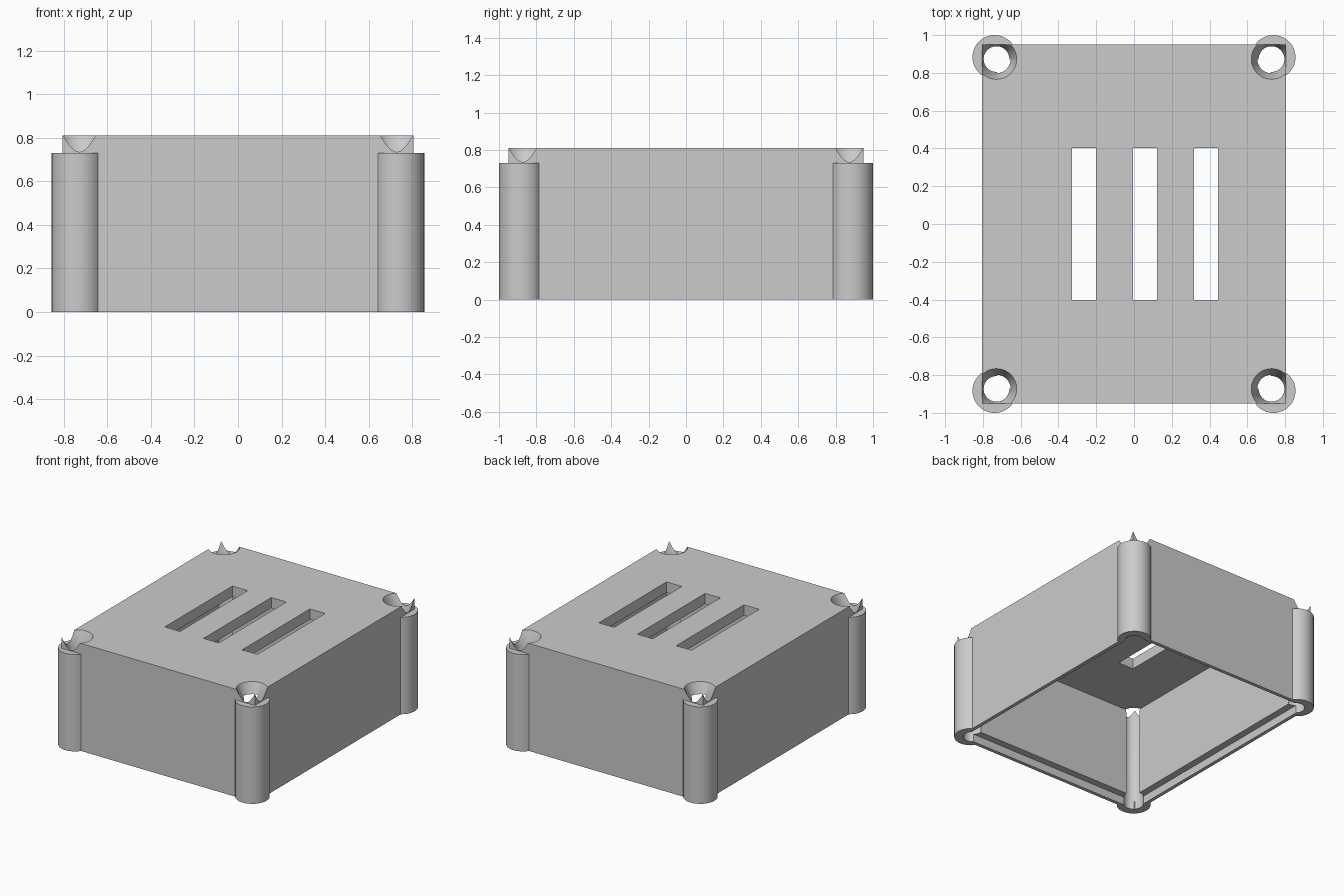
import bpy
import bmesh
import math
from mathutils import Matrix

if "Cube" in bpy.data.objects:
    bpy.data.objects.remove(bpy.data.objects["Cube"], do_unlink=True)

# Single plastic colour
grey = bpy.data.materials.new("plain_grey")
grey.use_nodes = True
colour = (0.6, 0.6, 0.6, 1)
grey.diffuse_color = colour
grey.node_tree.nodes["Principled BSDF"].inputs["Base Color"].default_value = colour

HALF_X, HALF_Y, HEIGHT = 0.805, 0.95, 0.81
WALL, LEDGE, LEDGE_HEIGHT = 0.08, 0.027, 0.06
BELOW = -0.1
CORNERS = [(sx, sy) for sx in (-1, 1) for sy in (-1, 1)]


def finish(name, bm):
    mesh = bpy.data.meshes.new(name)
    bm.to_mesh(mesh)
    bm.free()
    mesh.materials.append(grey)
    obj = bpy.data.objects.new(name, mesh)
    bpy.context.collection.objects.link(obj)
    return obj


def block(name, x0, x1, y0, y1, z0, z1):
    bm = bmesh.new()
    centre = Matrix.Translation(((x0 + x1) / 2, (y0 + y1) / 2, (z0 + z1) / 2))
    size = Matrix.Diagonal((x1 - x0, y1 - y0, z1 - z0, 1))
    bmesh.ops.create_cube(bm, size=1, matrix=centre @ size)
    return finish(name, bm)


def round_part(name, x, y, z0, z1, r0, r1):
    bm = bmesh.new()
    bmesh.ops.create_cone(bm, cap_ends=True, segments=64, radius1=r0, radius2=r1,
                          depth=z1 - z0,
                          matrix=Matrix.Translation((x, y, (z0 + z1) / 2)))
    return finish(name, bm)


def combine(target, tool, operation):
    mod = target.modifiers.new(tool.name, "BOOLEAN")
    mod.operation = operation
    mod.solver = "EXACT"
    mod.object = tool
    bpy.context.view_layer.objects.active = target
    bpy.ops.object.modifier_apply(modifier=mod.name)
    bpy.data.objects.remove(tool, do_unlink=True)


# Outer shell with round corner posts that stop below the roof
case = block("case", -HALF_X, HALF_X, -HALF_Y, HALF_Y, 0, HEIGHT)
for sx, sy in CORNERS:
    post = round_part("corner_post", sx * 0.738, sy * 0.883, 0, HEIGHT - WALL, 0.117, 0.117)
    combine(case, post, "UNION")

# Open underside and the wider ledge around its rim
for inset, top in ((WALL, HEIGHT - WALL), (LEDGE, LEDGE_HEIGHT)):
    x, y = HALF_X - inset, HALF_Y - inset
    combine(case, block("cavity", -x, x, -y, y, BELOW, top), "DIFFERENCE")

# Countersunk screw holes
for sx, sy in CORNERS:
    x, y = sx * 0.728, sy * 0.873
    combine(case, round_part("hole", x, y, BELOW, 0.75, 0.068, 0.068), "DIFFERENCE")
    combine(case, round_part("countersink", x, y, 0.69, 0.85, 0.059, 0.123), "DIFFERENCE")

# Vent slots in the roof
for x in (-0.328, -0.005, 0.317):
    combine(case, block("slot", x, x + 0.127, -0.403, 0.403, 0.6, 0.9), "DIFFERENCE")

bpy.ops.object.select_all(action="DESELECT")
case.select_set(True)
bpy.context.view_layer.objects.active = case
bpy.ops.object.shade_smooth_by_angle(angle=math.radians(25))
